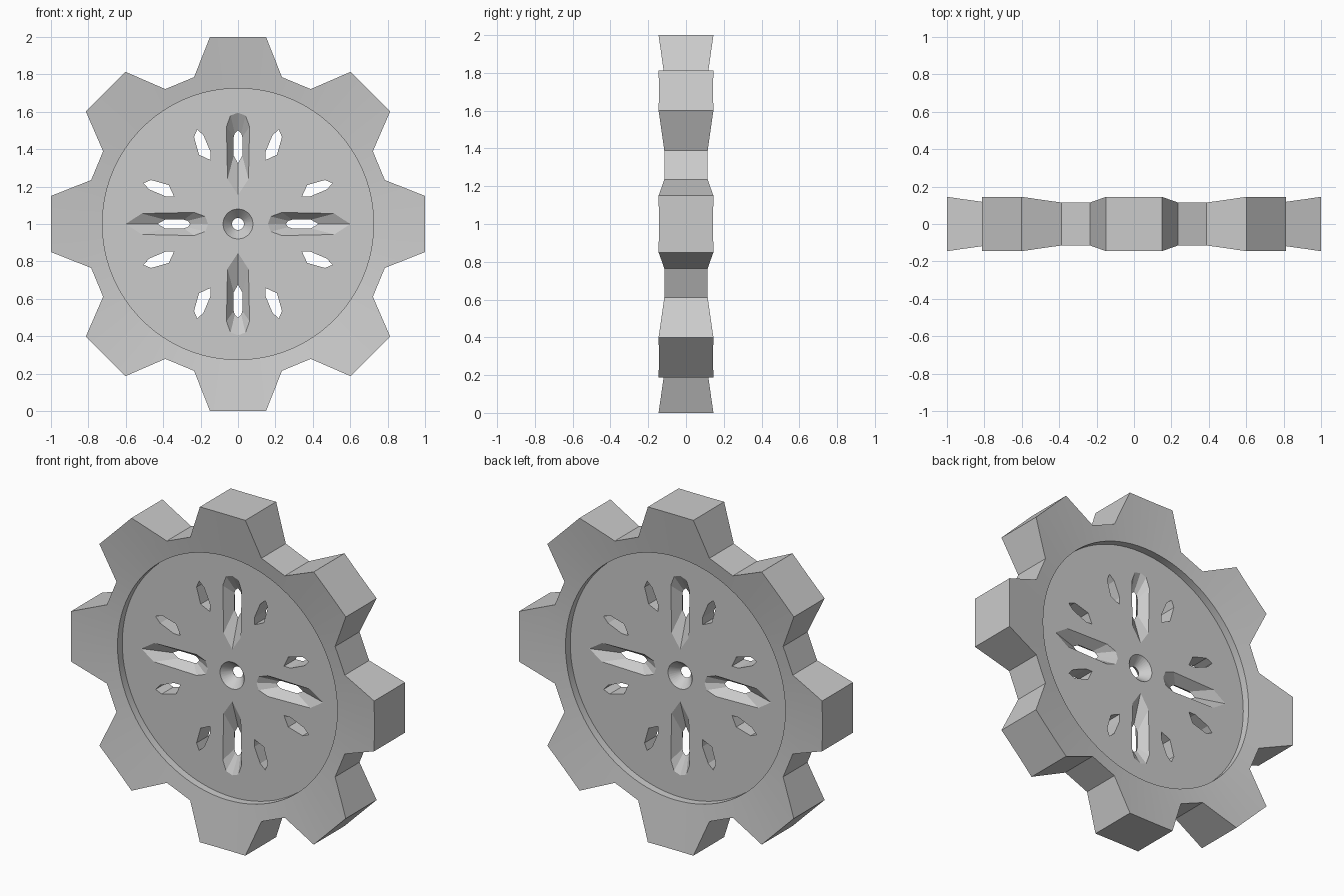
import bpy, bmesh
from math import sin, cos, pi, radians

if "Cube" in bpy.data.objects:
    bpy.data.objects.remove(bpy.data.objects["Cube"])

CZ = 1.0  # wheel centre height


def make_object(name, bm):
    bmesh.ops.recalc_face_normals(bm, faces=bm.faces)
    mesh = bpy.data.meshes.new(name)
    bm.to_mesh(mesh)
    bm.free()
    ob = bpy.data.objects.new(name, mesh)
    bpy.context.collection.objects.link(ob)
    return ob


def loft(bm, rings):
    """Closed solid through rings of (x, z) outlines, each at its own y."""
    loops = [[bm.verts.new((x, y, CZ + z)) for x, z in pts] for y, pts in rings]
    n = len(loops[0])
    for a, b in zip(loops, loops[1:]):
        for i in range(n):
            j = (i + 1) % n
            bm.faces.new((a[i], a[j], b[j], b[i]))
    bm.faces.new(loops[0])
    bm.faces.new(loops[-1])


def circle(r, n=96):
    return [(r * cos(2 * pi * i / n), r * sin(2 * pi * i / n)) for i in range(n)]


def rotate(pts, a):
    return [(x * cos(a) + z * sin(a), -x * sin(a) + z * cos(a)) for x, z in pts]


def boolean(target, tool, operation):
    mod = target.modifiers.new(operation, 'BOOLEAN')
    mod.operation = operation
    mod.solver = 'EXACT'
    mod.object = tool
    bpy.context.view_layer.objects.active = target
    bpy.ops.object.modifier_apply(modifier=mod.name)
    bpy.data.objects.remove(tool)


# Dished wheel: recessed web, rim flaring thicker outwards
bm = bmesh.new()
profile = [(0, -0.055), (0.725, -0.055), (0.725, -0.10), (1.06, -0.153),
           (1.06, 0.153), (0.725, 0.10), (0.725, 0.055), (0, 0.055)]
verts = [bm.verts.new((r, y, CZ)) for r, y in profile]
edges = [bm.edges.new(p) for p in zip(verts, verts[1:])]
bmesh.ops.spin(bm, geom=verts + edges, cent=(0, 0, CZ), axis=(0, 1, 0),
               angle=2 * pi, steps=96, use_duplicate=False)
bmesh.ops.remove_doubles(bm, verts=bm.verts, dist=1e-4)
wheel = make_object("gear_wheel", bm)

# Eight-tooth outline trims the wheel
bm = bmesh.new()
tooth = [(-0.235, 0.785), (-0.15, 1.0), (0.15, 1.0), (0.235, 0.785)]
outline = [p for k in range(8) for p in rotate(tooth, k * pi / 4)]
loft(bm, [(-0.3, outline), (0.3, outline)])
boolean(wheel, make_object("tooth_outline", bm), 'INTERSECT')

# Openings in the web
bm = bmesh.new()
H = 0.055  # half thickness of the web

# Bevelled slots: wide at both faces, narrow in the middle
half_wide = [(0.04, 0.58), (0.062, 0.52), (0.056, 0.24)]
half_slim = [(0.017, 0.485), (0.023, 0.465), (0.023, 0.365)]


def symmetric(top, half, bottom):
    return ([(0, top)] + half + [(0, bottom)] + [(-x, z) for x, z in reversed(half)])


wide = symmetric(0.595, half_wide, 0.155)
slim = symmetric(0.50, half_slim, 0.325)
T = 1.05
for k in range(4):
    w, s = wide, slim
    if k % 2:  # the sideways slots point outwards
        w, s = ([(x, 0.755 - z) for x, z in q] for q in (wide, slim))
    over = [(sx + (wx - sx) * T, sz + (wz - sz) * T) for (wx, wz), (sx, sz) in zip(w, s)]
    over, s = rotate(over, k * pi / 2), rotate(s, k * pi / 2)
    loft(bm, [(-H * T, over), (0, s), (H * T, over)])

# Eight small straight openings, mirrored around the wheel
leaf = [(0.147, 0.342), (0.147, 0.385), (0.185, 0.475), (0.218, 0.505),
        (0.235, 0.465), (0.208, 0.37)]
for sx in (1, -1):
    for sz in (1, -1):
        for swap in (False, True):
            pts = [(sx * (z if swap else x), sz * (x if swap else z)) for x, z in leaf]
            loft(bm, [(-0.2, pts), (0.2, pts)])

# Countersunk axle hole
loft(bm, [(-H * T, circle(0.0824, 32)), (0, circle(0.032, 32)), (H * T, circle(0.0824, 32))])
boolean(wheel, make_object("openings", bm), 'DIFFERENCE')

bpy.ops.object.select_all(action='DESELECT')
wheel.select_set(True)
bpy.context.view_layer.objects.active = wheel
bpy.ops.object.shade_smooth_by_angle(angle=radians(15))
